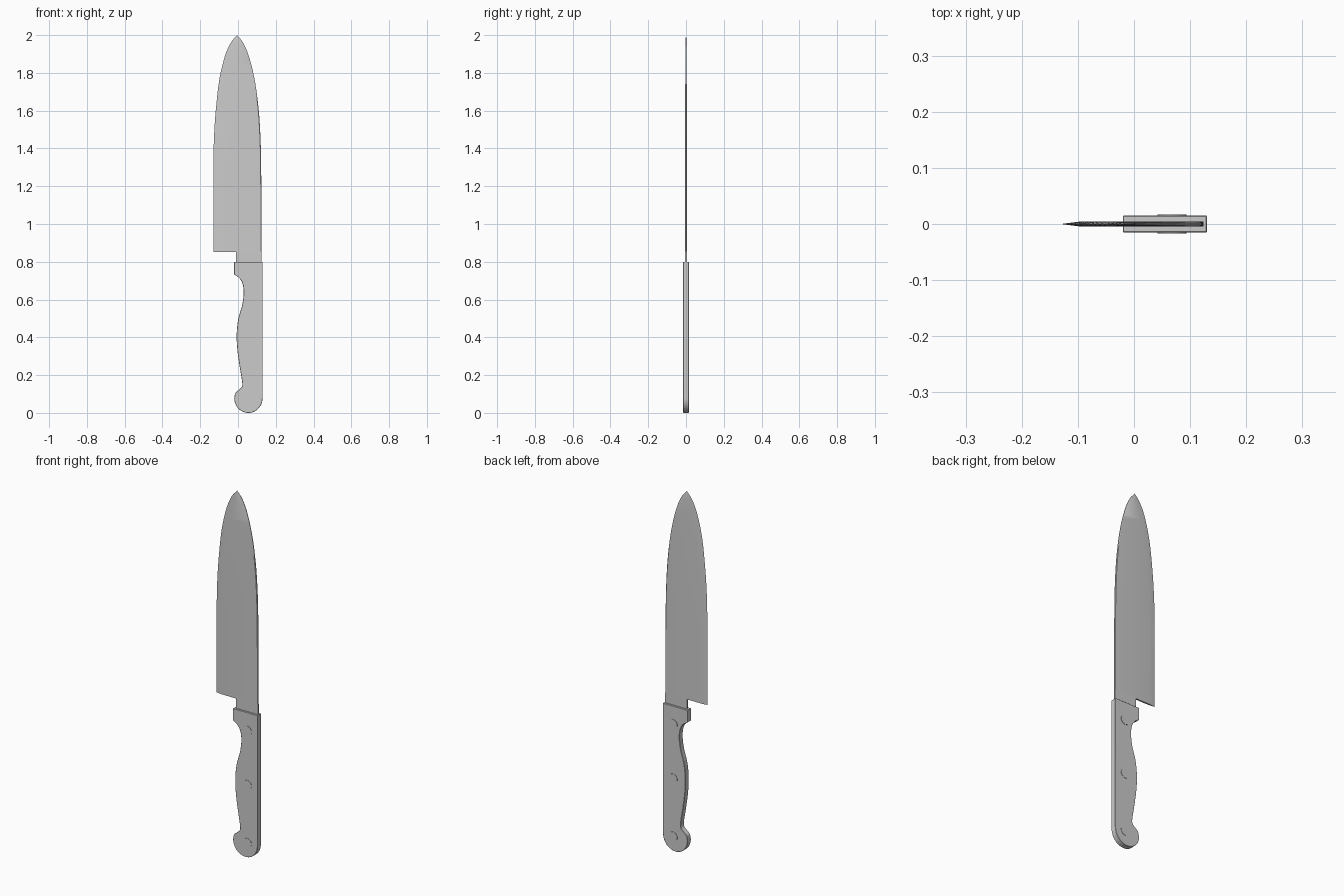
import bpy, bmesh, math
from mathutils import Matrix, Vector

if "Cube" in bpy.data.objects:
    bpy.data.objects.remove(bpy.data.objects["Cube"], do_unlink=True)

grey = bpy.data.materials.new("light_grey")
grey.use_nodes = True
grey.diffuse_color = (0.6, 0.6, 0.6, 1)
grey.node_tree.nodes["Principled BSDF"].inputs["Base Color"].default_value = (0.6, 0.6, 0.6, 1)


def finish(name, bm):
    bmesh.ops.remove_doubles(bm, verts=bm.verts, dist=1e-5)
    bmesh.ops.recalc_face_normals(bm, faces=bm.faces)
    mesh = bpy.data.meshes.new(name)
    bm.to_mesh(mesh)
    bm.free()
    mesh.materials.append(grey)
    obj = bpy.data.objects.new(name, mesh)
    bpy.context.collection.objects.link(obj)
    bpy.ops.object.select_all(action='DESELECT')
    obj.select_set(True)
    bpy.context.view_layer.objects.active = obj
    bpy.ops.object.shade_smooth_by_angle(angle=math.radians(30))
    return obj


def smooth_path(points, steps):
    """Catmull-Rom curve through the points."""
    pts = [Vector(p) for p in points]
    pts = [2 * pts[0] - pts[1]] + pts + [2 * pts[-1] - pts[-2]]
    out = []
    for a, b, c, d in zip(pts, pts[1:], pts[2:], pts[3:]):
        for i in range(steps):
            t = i / steps
            out.append(0.5 * (2 * b + (c - a) * t + (2 * a - 5 * b + 4 * c - d) * t * t
                              + (3 * b - a - 3 * c + d) * t ** 3))
    return out + [pts[-2]]


def section(bm, left, right, z):
    """Blade cross-section: ground edge on the left, softened spine on the right."""
    width = right - left
    half = 0.0045 * min(1, width / 0.25) ** 0.5
    grind = left + min(0.035, 0.3 * width)
    spine = right - min(0.003, 0.1 * width)
    ring = [(left, 0), (grind, -half), (spine, -half), (right, -half / 2),
            (right, half / 2), (spine, half), (grind, half)]
    return [bm.verts.new((x, y, z)) for x, y in ring]


# Blade: rows of (edge x, spine x, height) lofted from heel to tip
rows = smooth_path([(-0.13, 0.124, 0.853), (-0.13, 0.124, 1.1), (-0.13, 0.122, 1.35),
                    (-0.125, 0.117, 1.5), (-0.115, 0.107, 1.63), (-0.098, 0.087, 1.77),
                    (-0.069, 0.057, 1.89), (-0.038, 0.027, 1.96), (-0.005, -0.005, 2.0)], 4)
bm = bmesh.new()
rings = [section(bm, *row) for row in rows]
bm.faces.new(rings[0])
for low, high in zip(rings, rings[1:]):
    for i in range(len(low)):
        j = (i + 1) % len(low)
        bm.faces.new((low[i], low[j], high[j], high[i]))
bmesh.ops.dissolve_degenerate(bm, dist=1e-5, edges=bm.edges)
finish("blade", bm)

# Neck joining the blade to the handle
bm = bmesh.new()
bmesh.ops.create_cube(bm, size=1, matrix=Matrix.Translation((0.057, 0, 0.805))
                      @ Matrix.Diagonal((0.134, 0.009, 0.1, 1)))
finish("blade_neck", bm)

# Handle: straight back, round butt and finger grip, extruded in depth
butt = [Vector((0.055 + 0.075 * math.cos(a), 0.078 + 0.078 * math.sin(a)))
        for a in (-math.pi * i / 24 for i in range(24))]
grip = smooth_path([(-0.02, 0.078), (-0.014, 0.105), (0.004, 0.122), (0.02, 0.138),
                    (0.022, 0.165), (0.008, 0.25), (-0.004, 0.34), (-0.007, 0.42),
                    (0.002, 0.5), (0.022, 0.57), (0.03, 0.635), (0.024, 0.685),
                    (0.005, 0.715), (-0.02, 0.733)], 4)
outline = [Vector((0.13, 0.8))] + butt + grip + [Vector((-0.02, 0.8))]
bm = bmesh.new()
face = bm.faces.new([bm.verts.new((p.x, -0.015, p.y)) for p in outline])
moved = bmesh.ops.extrude_face_region(bm, geom=[face], use_keep_orig=True)["geom"]
bmesh.ops.translate(bm, vec=(0, 0.03, 0),
                    verts=[v for v in moved if isinstance(v, bmesh.types.BMVert)])
handle = finish("handle", bm)
bevel = handle.modifiers.new("soft_rim", 'BEVEL')
bevel.width = 0.0015
bevel.segments = 1
bevel.limit_method = 'ANGLE'
bevel.angle_limit = math.radians(60)

# Rivets running through the handle
for name, z in (("upper", 0.7), ("middle", 0.4), ("lower", 0.08)):
    bm = bmesh.new()
    bmesh.ops.create_cone(bm, cap_ends=True, segments=32, radius1=0.026, radius2=0.026,
                          depth=0.034, matrix=Matrix.Translation((0.068, 0, z))
                          @ Matrix.Rotation(math.pi / 2, 4, 'X'))
    finish(name + "_rivet", bm)
